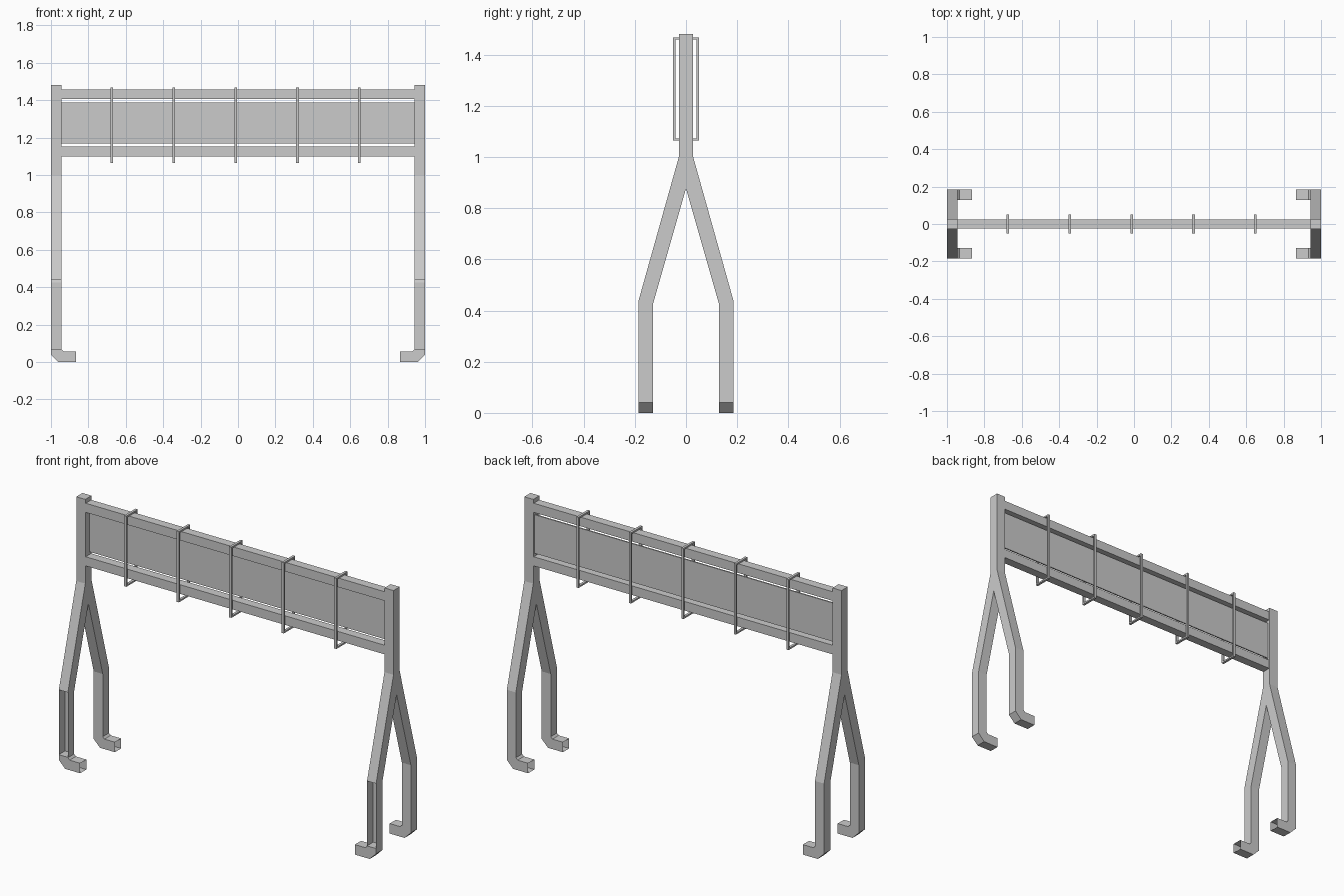
import bpy, bmesh

if "Cube" in bpy.data.objects:
    bpy.data.objects.remove(bpy.data.objects["Cube"])


def make(name, bm):
    bmesh.ops.recalc_face_normals(bm, faces=bm.faces)
    me = bpy.data.meshes.new(name)
    bm.to_mesh(me)
    bm.free()
    ob = bpy.data.objects.new(name, me)
    bpy.context.collection.objects.link(ob)
    return ob


def box(name, x0, x1, y0, y1, z0, z1):
    bm = bmesh.new()
    bmesh.ops.create_cube(bm, size=1)
    for v in bm.verts:
        v.co = ((x0 + x1) / 2 + v.co.x * (x1 - x0),
                (y0 + y1) / 2 + v.co.y * (y1 - y0),
                (z0 + z1) / 2 + v.co.z * (z1 - z0))
    return make(name, bm)


def extrude_yz(bm, outline, x0, x1, skip=()):
    """Prism along x from a y-z outline; skipped sides stay open."""
    a = [bm.verts.new((x0, y, z)) for y, z in outline]
    b = [bm.verts.new((x1, y, z)) for y, z in outline]
    n = len(outline)
    bm.faces.new(a)
    bm.faces.new(b)
    for i in range(n):
        if i not in skip:
            j = (i + 1) % n
            bm.faces.new((a[i], a[j], b[j], b[i]))


for side, s in (("left", -1), ("right", 1)):
    # forked post, open where the feet join on
    half = [(0.028, 1.48), (0.028, 1.0), (0.185, 0.44), (0.185, 0.07),
            (0.129, 0.07), (0.129, 0.425)]
    outline = half + [(0, 0.877)] + [(-y, z) for y, z in reversed(half)]
    bm = bmesh.new()
    extrude_yz(bm, outline, s * 0.943, s * 1.0, skip=(3, 9))
    make(side + "_forked_post", bm)

    # bent feet: square tube swept inward, open at the end
    stations = [((1.0, 0.07), (0.943, 0.07)), ((1.0, 0.04), (0.943, 0.068)),
                ((0.96, 0.0), (0.932, 0.057)), ((0.866, 0.0), (0.866, 0.057))]
    for end, t in (("front", -1), ("back", 1)):
        bm = bmesh.new()
        rings = []
        for (xo, zo), (xi, zi) in stations:
            rings.append([bm.verts.new((s * x, t * y, z)) for x, z, y in
                          ((xo, zo, 0.129), (xo, zo, 0.185),
                           (xi, zi, 0.185), (xi, zi, 0.129))])
        for r, q in zip(rings, rings[1:]):
            for i in range(4):
                j = (i + 1) % 4
                bm.faces.new((r[i], r[j], q[j], q[i]))
        make(f"{side}_{end}_foot", bm)

# rails and panel
box("top_rail", -0.943, 0.943, -0.025, 0.025, 1.405, 1.457)
box("bottom_rail", -0.943, 0.943, -0.025, 0.025, 1.1, 1.152)
box("panel", -0.943, 0.943, 0.008, 0.016, 1.168, 1.388)

# rectangular straps looped round both rails
for i in range(5):
    x = -0.675 + i * 0.331
    bm = bmesh.new()
    loops = []
    for xx in (x - 0.007, x + 0.007):
        for d in (0, 0.009):
            loops.append([bm.verts.new((xx, y, z)) for y, z in
                          ((-0.051 + d, 1.064 + d), (0.051 - d, 1.064 + d),
                           (0.051 - d, 1.467 - d), (-0.051 + d, 1.467 - d))])
    for a, b in ((0, 1), (1, 3), (3, 2), (2, 0)):
        for k in range(4):
            m = (k + 1) % 4
            bm.faces.new((loops[a][k], loops[a][m], loops[b][m], loops[b][k]))
    make(f"strap_{i + 1}", bm)
